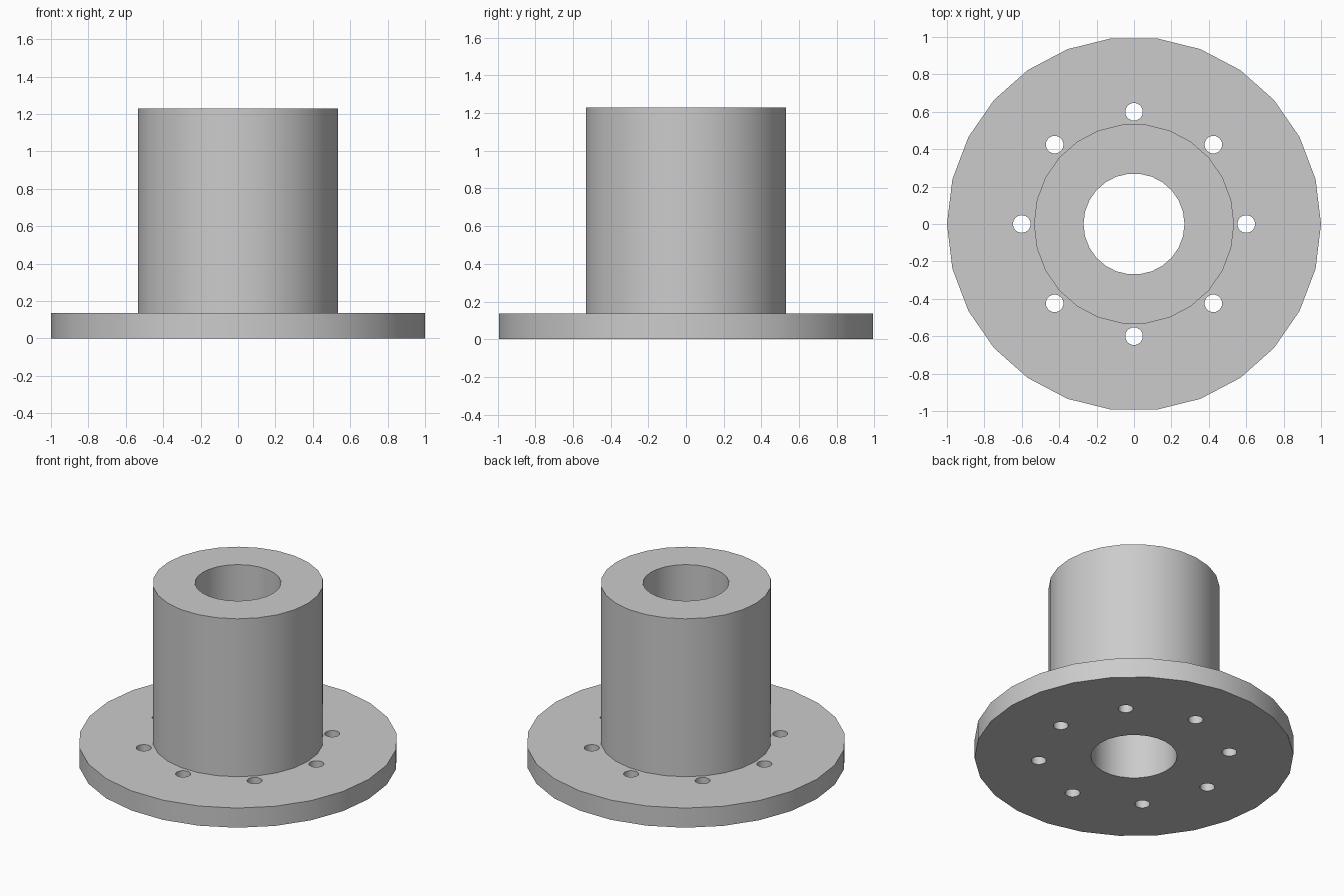
import bpy
import bmesh
from math import cos, sin, tau
from mathutils import Matrix

SIDES = 26
FLANGE_R, BARREL_R, BORE_R = 1.0, 0.535, 0.27
FLANGE_Z, TOP_Z = 0.136, 1.229
HOLE_R, HOLE_CIRCLE, HOLES = 0.047, 0.6, 8

cube = bpy.data.objects.get("Cube")
if cube:
    bpy.data.objects.remove(cube, do_unlink=True)


def make_object(name, bm):
    bmesh.ops.recalc_face_normals(bm, faces=bm.faces)
    mesh = bpy.data.meshes.new(name)
    bm.to_mesh(mesh)
    bm.free()
    obj = bpy.data.objects.new(name, mesh)
    bpy.context.collection.objects.link(obj)
    return obj


def lathe(name, profile):
    """Revolve a closed (radius, height) profile about the z axis."""
    bm = bmesh.new()
    rings = []
    for i in range(SIDES):
        a = tau * i / SIDES
        rings.append([bm.verts.new((r * cos(a), r * sin(a), z)) for r, z in profile])
    n = len(profile)
    for i, ring in enumerate(rings):
        after = rings[(i + 1) % SIDES]
        for j in range(n):
            k = (j + 1) % n
            bm.faces.new((ring[j], after[j], after[k], ring[k]))
    return make_object(name, bm)


# Flange and hollow barrel as one turned solid
hub = lathe("flanged_hub", [
    (BORE_R, 0), (FLANGE_R, 0), (FLANGE_R, FLANGE_Z),
    (BARREL_R, FLANGE_Z), (BARREL_R, TOP_Z), (BORE_R, TOP_Z),
])

# Ring of bolt holes drilled through the flange
bm = bmesh.new()
for i in range(HOLES):
    a = tau * i / HOLES
    spot = Matrix.Translation((HOLE_CIRCLE * cos(a), HOLE_CIRCLE * sin(a), FLANGE_Z / 2))
    bmesh.ops.create_cone(bm, cap_ends=True, segments=SIDES, radius1=HOLE_R,
                          radius2=HOLE_R, depth=FLANGE_Z * 2, matrix=spot)
drill = make_object("bolt_hole_cutter", bm)
drill.hide_render = True

cut = hub.modifiers.new("bolt_holes", "BOOLEAN")
cut.operation = "DIFFERENCE"
cut.solver = "EXACT"
cut.object = drill

bpy.ops.object.select_all(action="DESELECT")
hub.select_set(True)
bpy.context.view_layer.objects.active = hub
bpy.ops.object.modifier_apply(modifier=cut.name)
bpy.data.objects.remove(drill, do_unlink=True)

# Plain grey metal
grey = bpy.data.materials.new("light_grey")
grey.use_nodes = True
color = (0.6, 0.6, 0.6, 1)
grey.diffuse_color = color
grey.node_tree.nodes["Principled BSDF"].inputs["Base Color"].default_value = color
hub.data.materials.clear()
hub.data.materials.append(grey)

bpy.ops.object.shade_smooth_by_angle(angle=0.6)
